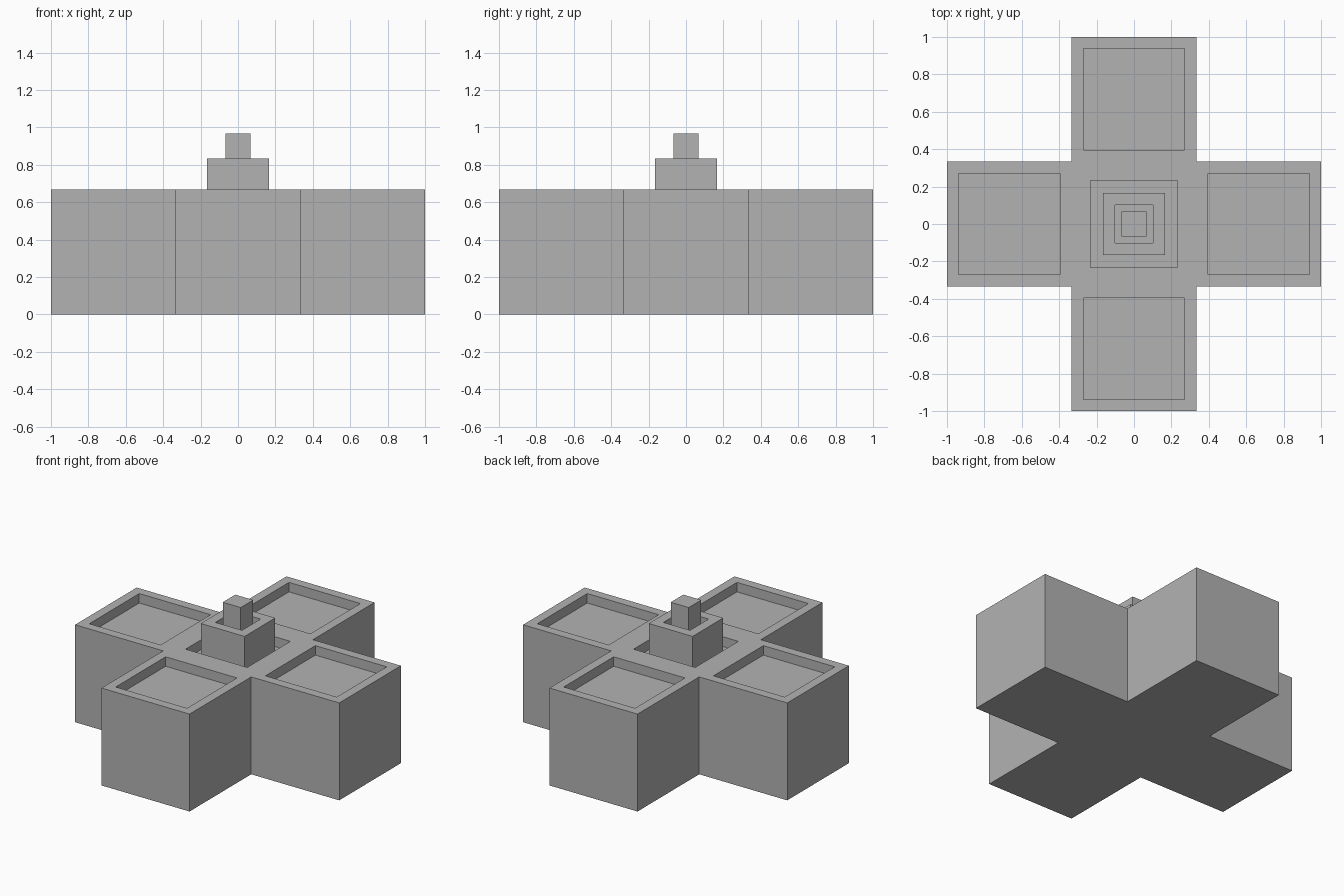
import bpy
import bmesh
from mathutils import Vector

if "Cube" in bpy.data.objects:
    bpy.data.objects.remove(bpy.data.objects["Cube"])

T = 1 / 3          # half width of every square block
HEIGHT = 2 * T     # height of the cross body

grey = bpy.data.materials.new("plain_grey")
grey.diffuse_color = (0.45, 0.45, 0.45, 1)
grey.use_nodes = True
grey.node_tree.nodes["Principled BSDF"].inputs["Base Color"].default_value = grey.diffuse_color

bm = bmesh.new()


def inset_and_push(face, inset, dz):
    """Inset a top face, then push the inner face straight up or down."""
    bmesh.ops.inset_individual(bm, faces=[face], thickness=inset, depth=0,
                               use_even_offset=True)
    new = bmesh.ops.extrude_discrete_faces(bm, faces=[face])["faces"][0]
    bmesh.ops.translate(bm, verts=new.verts, vec=(0, 0, dz))
    return new


# Cross body: five squares raised into a plus-shaped block
for cx, cy in ((0, 0), (1, 0), (-1, 0), (0, 1), (0, -1)):
    corners = ((-1, -1), (1, -1), (1, 1), (-1, 1))
    bm.faces.new([bm.verts.new(((2 * cx + a) * T, (2 * cy + b) * T, 0))
                  for a, b in corners])
bmesh.ops.remove_doubles(bm, verts=bm.verts[:], dist=1e-4)
raised = bmesh.ops.extrude_face_region(bm, geom=bm.faces[:], use_keep_orig=True)
top_verts = [g for g in raised["geom"] if isinstance(g, bmesh.types.BMVert)]
bmesh.ops.translate(bm, verts=top_verts, vec=(0, 0, HEIGHT))
bmesh.ops.recalc_face_normals(bm, faces=bm.faces[:])

tops = [f for f in bm.faces
        if f.normal.z > 0.9 and f.calc_center_median().z > HEIGHT - 0.01]
for face in tops:
    if face.calc_center_median().xy.length > 0.1:
        # Shallow tray in each arm
        inset_and_push(face, 0.063, -0.065)
    else:
        # Central stepped tower, each step standing in a sunken moat
        for inset, dz in ((0.1, -0.067), (0.0675, 0.235),
                          (0.065, -0.067), (0.033, 0.201)):
            face = inset_and_push(face, inset, dz)

bmesh.ops.recalc_face_normals(bm, faces=bm.faces[:])
mesh = bpy.data.meshes.new("cross_body")
bm.to_mesh(mesh)
bm.free()
mesh.materials.append(grey)
body = bpy.data.objects.new("cross_body", mesh)
bpy.context.collection.objects.link(body)
